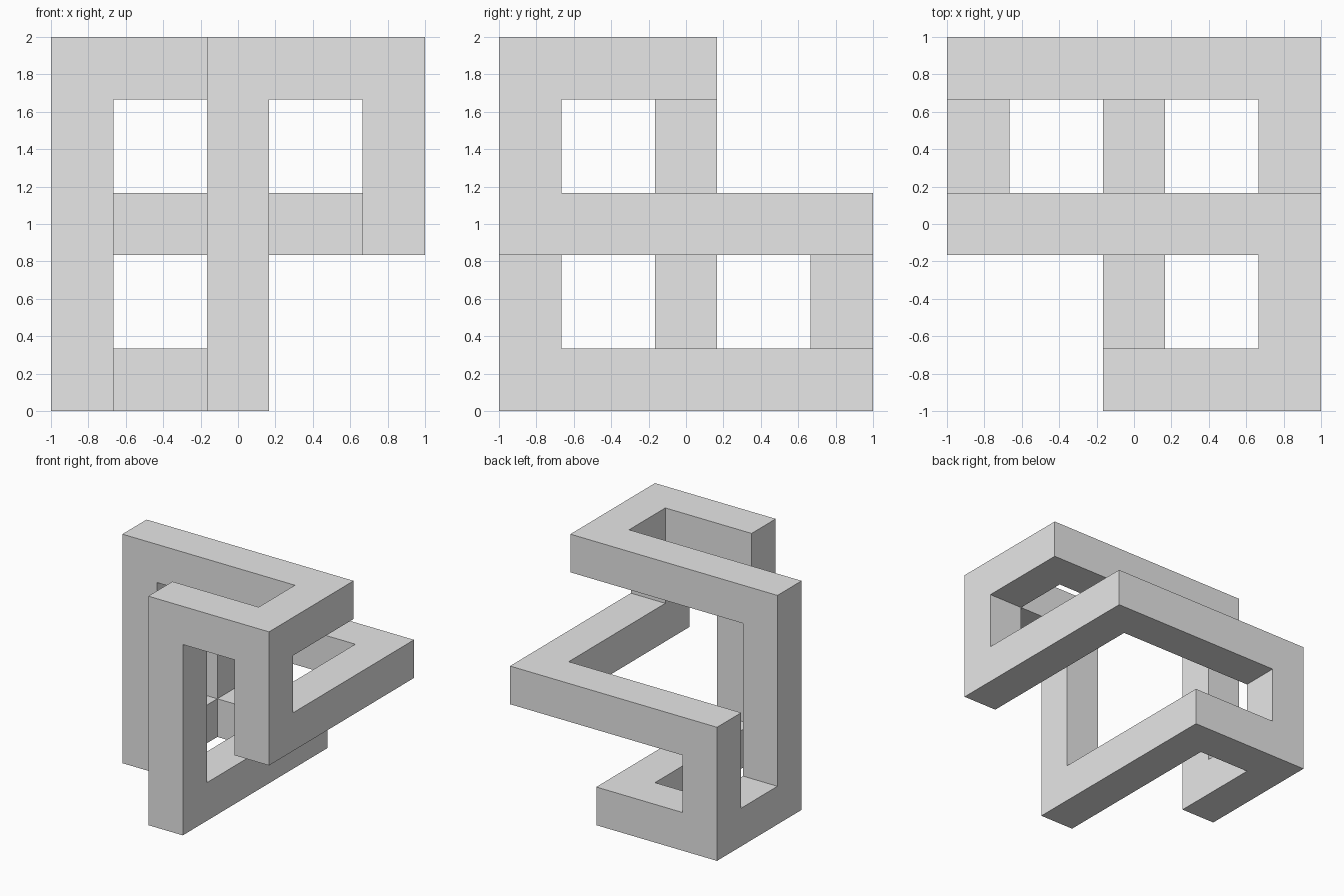
import bpy, bmesh
from mathutils import Vector

if "Cube" in bpy.data.objects:
    bpy.data.objects.remove(bpy.data.objects["Cube"])

# Cell limits along each axis: three bars with two gaps between them
LIMITS = [-1, -2/3, -1/6, 1/6, 2/3, 1]

# One square-section arm, bent between two opposite corners of the cube
ARM = [(1, 1, 1), (0, 1, 1), (0, 1, -1), (0, -1, -1), (-1, -1, -1)]


def arm_cells(path):
    """Grid cells (0..4 per axis) that a bent bar passes through."""
    cells = set()
    for a, b in zip(path, path[1:]):
        a, b = Vector(a) * 2, Vector(b) * 2
        steps = round((b - a).length)
        for i in range(steps + 1):
            p = a.lerp(b, i / steps)
            cells.add(tuple(round(c) + 2 for c in p))
    return cells


# Three arms, each the previous one with its axes cycled
filled = set()
for turn in range(3):
    path = [p[turn:] + p[:turn] for p in ARM]
    filled |= arm_cells(path)
# Mirror front to back
filled = {(x, 4 - y, z) for x, y, z in filled}

# Outer skin of the joined arms
bm = bmesh.new()
for cell in filled:
    for axis in range(3):
        for side in (0, 1):
            beside = list(cell)
            beside[axis] += 2 * side - 1
            if tuple(beside) in filled:
                continue
            u, v = (axis + 1) % 3, (axis + 2) % 3
            corners = []
            for du, dv in ((0, 0), (1, 0), (1, 1), (0, 1)):
                idx = list(cell)
                idx[axis] += side
                idx[u] += du
                idx[v] += dv
                x, y, z = (LIMITS[i] for i in idx)
                corners.append(bm.verts.new((x, y, z + 1)))
            bm.faces.new(corners if side else corners[::-1])
bmesh.ops.remove_doubles(bm, verts=bm.verts[:], dist=1e-4)
bmesh.ops.dissolve_limit(bm, angle_limit=0.01, verts=bm.verts[:], edges=bm.edges[:])
bmesh.ops.recalc_face_normals(bm, faces=bm.faces[:])

mesh = bpy.data.meshes.new("interlocked_frame")
bm.to_mesh(mesh)
bm.free()

grey = bpy.data.materials.new("light grey")
grey.diffuse_color = (0.8, 0.8, 0.8, 1)
grey.use_nodes = True
grey.node_tree.nodes["Principled BSDF"].inputs["Base Color"].default_value = grey.diffuse_color
mesh.materials.append(grey)
bpy.context.collection.objects.link(bpy.data.objects.new("interlocked_frame", mesh))
